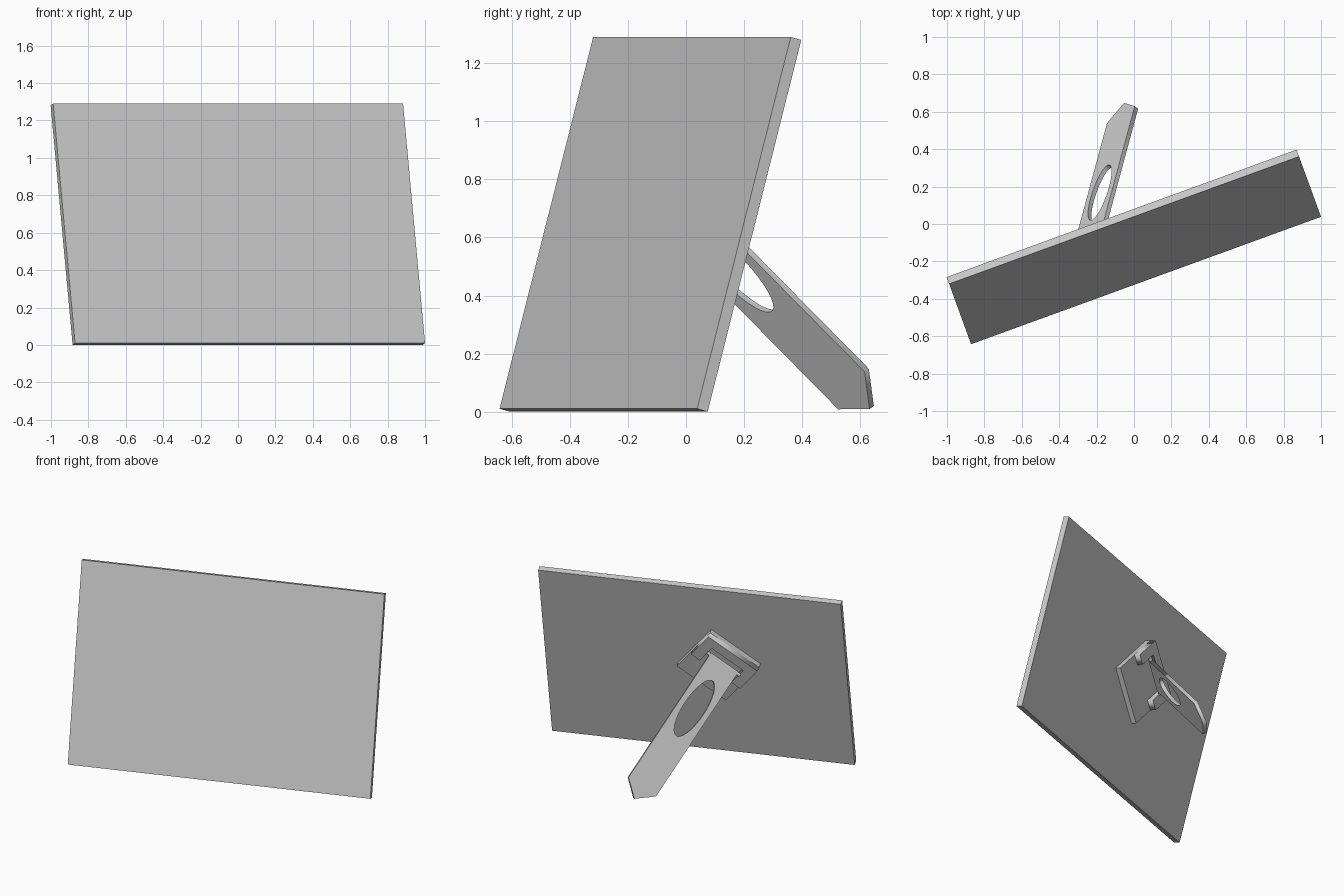
import bpy, bmesh
from math import radians, sin, cos, pi
from mathutils import Matrix, Vector

if "Cube" in bpy.data.objects:
    bpy.data.objects.remove(bpy.data.objects["Cube"])

T = Matrix.Translation


def rot(deg, axis):
    return Matrix.Rotation(radians(deg), 4, axis)


# Frames: x across, y out of the back, z up along each part
panel_frame = T((-0.0075, -0.1045, 0.640)) @ rot(20, 'Z') @ rot(-15, 'X')
mount_frame = panel_frame @ T((-0.155, 0, 0.058)) @ rot(-38.1, 'Y')
leg_frame = mount_frame @ T((0, 0.077, 0.10)) @ rot(48.2, 'X')


def finish(name, bm, frame):
    bmesh.ops.recalc_face_normals(bm, faces=bm.faces)
    mesh = bpy.data.meshes.new(name)
    bm.to_mesh(mesh)
    bm.free()
    ob = bpy.data.objects.new(name, mesh)
    bpy.context.collection.objects.link(ob)
    ob.matrix_world = frame
    return ob


def box(name, lo, hi, frame):
    lo, hi = Vector(lo), Vector(hi)
    bm = bmesh.new()
    bmesh.ops.create_cube(bm, size=1)
    bmesh.ops.scale(bm, vec=hi - lo, verts=bm.verts)
    bmesh.ops.translate(bm, vec=(lo + hi) / 2, verts=bm.verts)
    return finish(name, bm, frame)


def plate(name, loops, y0, y1, frame):
    """Flat x-z outlines (later loops cut holes) extruded from y0 to y1."""
    cu = bpy.data.curves.new(name, 'CURVE')
    cu.dimensions = '2D'
    cu.fill_mode = 'BOTH'
    cu.extrude = (y1 - y0) / 2
    for pts in loops:
        sp = cu.splines.new('POLY')
        sp.points.add(len(pts) - 1)
        for p, (x, z) in zip(sp.points, pts):
            p.co = (x, z, 0, 1)
        sp.use_cyclic_u = True
    ob = bpy.data.objects.new(name, cu)
    bpy.context.collection.objects.link(ob)
    ob.matrix_world = frame @ T((0, (y0 + y1) / 2, 0)) @ rot(90, 'X')
    bpy.ops.object.select_all(action='DESELECT')
    ob.select_set(True)
    bpy.context.view_layer.objects.active = ob
    bpy.ops.object.convert(target='MESH')
    return ob


# Leaning panel
box("panel", (-0.9955, -0.04, -0.663), (0.9955, 0, 0.663), panel_frame)

# Square mount with a raised U-shaped hinge bracket
box("mount_plate", (-0.195, -0.002, -0.195), (0.195, 0.035, 0.195), mount_frame)
a, b = 0.195, 0.125
plate("hinge_bracket",
      [[(-a, a), (-a, -0.01), (-b, -0.01), (-b, 0.13),
        (b, 0.13), (b, -0.01), (a, -0.01), (a, a)]],
      0.034, 0.075, mount_frame)

# Support leg with pointed foot and oval opening
w = 0.1085
outline = [(-w, 0), (-w, -0.957), (0, -1.048), (w, -0.957), (w, 0)]
oval = [(0.072 * cos(2 * pi * i / 40), -0.353 + 0.21 * sin(2 * pi * i / 40))
        for i in range(40)]
plate("support_leg", [outline, oval], -0.025, 0, leg_frame)

# Hinge pin through the top of the leg
bm = bmesh.new()
bmesh.ops.create_cone(bm, cap_ends=True, segments=16, radius1=0.012,
                      radius2=0.012, depth=0.26)
finish("hinge_pin", bm, leg_frame @ T((0, -0.0125, -0.012)) @ rot(90, 'Y'))
